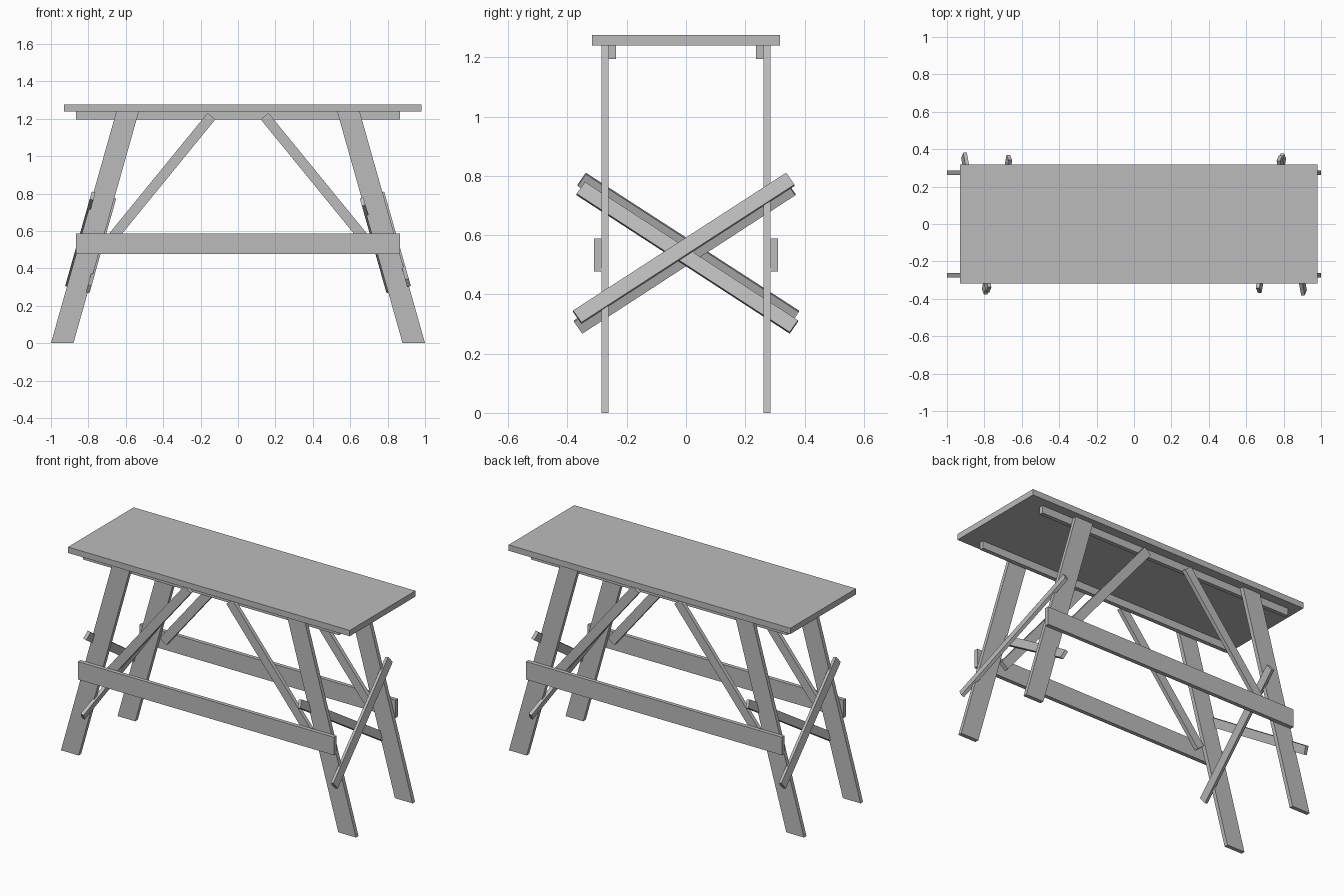
import bpy
import bmesh
from mathutils import Vector, Matrix

cube = bpy.data.objects.get("Cube")
if cube:
    bpy.data.objects.remove(cube, do_unlink=True)

grey = bpy.data.materials.new("plain_grey")
grey.use_nodes = True
colour = (0.5, 0.5, 0.5, 1)
grey.diffuse_color = colour
grey.node_tree.nodes["Principled BSDF"].inputs["Base Color"].default_value = colour


def finish(name, bm):
    bmesh.ops.recalc_face_normals(bm, faces=bm.faces)
    mesh = bpy.data.meshes.new(name)
    bm.to_mesh(mesh)
    bm.free()
    mesh.materials.append(grey)
    obj = bpy.data.objects.new(name, mesh)
    bpy.context.collection.objects.link(obj)
    return obj


def plank(name, profile, y0, y1):
    """Extrude an x-z outline from y0 to y1."""
    bm = bmesh.new()
    face = bm.faces.new([bm.verts.new((x, y0, z)) for x, z in profile])
    out = bmesh.ops.extrude_face_region(bm, geom=[face])
    verts = [v for v in out["geom"] if isinstance(v, bmesh.types.BMVert)]
    bmesh.ops.translate(bm, verts=verts, vec=(0, y1 - y0, 0))
    return finish(name, bm)


def board(name, start, end, normal, width, thickness):
    """Box running from start to end, with its broad face along normal."""
    a, b = Vector(start), Vector(end)
    along = (b - a).normalized()
    across = Vector(normal).cross(along).normalized()
    facing = along.cross(across)
    turn = Matrix((along, across, facing)).transposed().to_4x4()
    size = Matrix.Diagonal(((b - a).length, width, thickness, 1))
    bm = bmesh.new()
    bmesh.ops.create_cube(bm, size=1, matrix=Matrix.Translation((a + b) / 2) @ turn @ size)
    return finish(name, bm)


def rect(x0, x1, z0, z1):
    return [(x0, z0), (x1, z0), (x1, z1), (x0, z1)]


# Table top
TOP = 1.24
plank("table_top", rect(-0.93, 0.98, TOP, 1.276), -0.318, 0.318)

# Rails, legs and braces, repeated on the front and back
LEG_IN, LEG_OUT = 0.262, 0.286
for sy, side in ((-1, "front"), (1, "back")):
    plank(side + "_top_rail", rect(-0.867, 0.867, 1.195, TOP), sy * 0.237, sy * LEG_IN)
    plank(side + "_lower_rail", rect(-0.867, 0.867, 0.478, 0.588), sy * LEG_OUT, sy * 0.31)
    for sx, end in ((-1, "right"), (1, "left")):
        leg = [(1, 0), (0.88, 0), (0.53, TOP), (0.65, TOP)]
        plank(f"{side}_{end}_leg", [(sx * x, z) for x, z in leg], sy * LEG_IN, sy * LEG_OUT)
        y = sy * (LEG_IN + LEG_OUT) / 2
        board(f"{side}_{end}_brace", (sx * 0.142, y, 1.214), (sx * 0.692, y, 0.54),
              (0, 1, 0), 0.054, LEG_OUT - LEG_IN)

# Crossed boards on the sloping edges of the legs at each end
SLOPE = 0.35 / TOP
for s, end in ((1, "left"), (-1, "right")):
    for part, foot, low, high in (
            ("outer", 1.0, (-0.367, 0.323), (0.352, 0.788)),
            ("inner", 0.88, (0.364, 0.29), (-0.355, 0.757))):
        points = [(s * (foot - SLOPE * z), s * y, z) for y, z in (low, high)]
        board(f"{end}_{part}_cross_board", *points, (s, 0, SLOPE), 0.05, 0.02)
